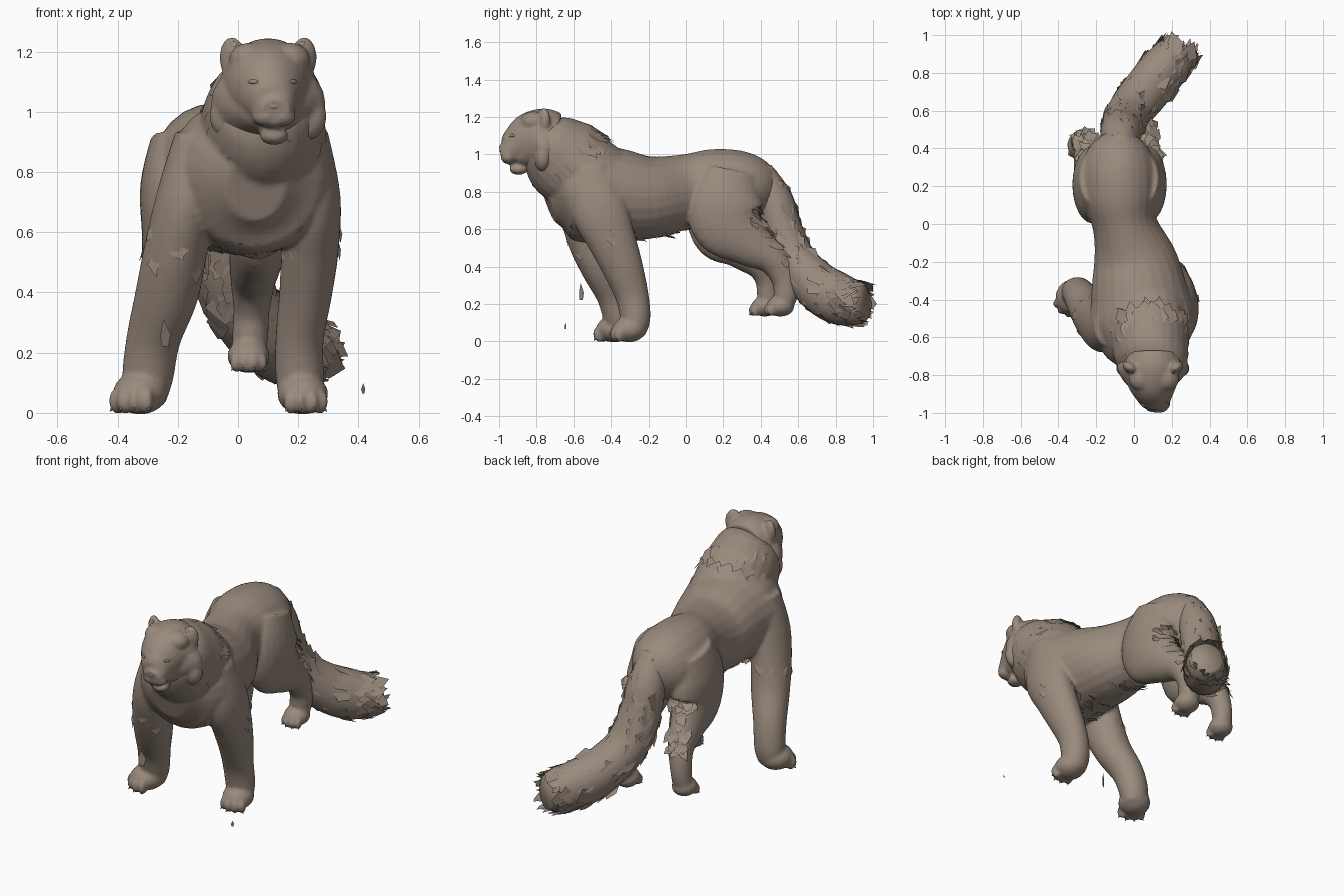
import bpy, bmesh, math, random
from mathutils import Vector, Matrix

if "Cube" in bpy.data.objects:
    bpy.data.objects.remove(bpy.data.objects["Cube"])

random.seed(4)

FUR = bpy.data.materials.new("grey brown fur")
FUR.diffuse_color = (0.32, 0.255, 0.205, 1)
FUR.use_nodes = True
FUR.node_tree.nodes["Principled BSDF"].inputs["Base Color"].default_value = FUR.diffuse_color


def finish(name, bm, smooth=True):
    mesh = bpy.data.meshes.new(name)
    bm.to_mesh(mesh)
    bm.free()
    mesh.materials.append(FUR)
    obj = bpy.data.objects.new(name, mesh)
    bpy.context.collection.objects.link(obj)
    for p in mesh.polygons:
        p.use_smooth = smooth
    return obj


def station(path, t):
    """Smooth interpolation of (x, y, z, width, depth) along a path, t in 0..1."""
    f = min(max(t, 0), 1) * (len(path) - 1)
    i = min(int(f), len(path) - 2)
    u = f - i
    p = [path[min(max(k, 0), len(path) - 1)] for k in (i - 1, i, i + 1, i + 2)]
    return [0.5 * (2 * b + (c - a) * u + (2 * a - 5 * b + 4 * c - d) * u * u
                   + (3 * b - a - 3 * c + d) * u ** 3) for a, b, c, d in zip(*p)]


def surface(path, t, ang):
    """Point, outward direction and flow direction on a tube."""
    s = station(path, t)
    flow = (Vector(station(path, t + .02)[:3]) - Vector(station(path, t - .02)[:3])).normalized()
    side = (Vector((1, 0, 0)) - flow * flow.x).normalized()
    up = side.cross(flow)
    out = side * math.cos(ang) * s[3] + up * math.sin(ang) * s[4]
    return Vector(s[:3]) + out, out.normalized(), flow


def tube(bm, path, steps=5, sides=24):
    n = (len(path) - 1) * steps
    rings = [[bm.verts.new(surface(path, i / n, 2 * math.pi * j / sides)[0])
              for j in range(sides)] for i in range(n + 1)]
    faces = [bm.faces.new(rings[0]), bm.faces.new(rings[-1][::-1])]
    for a, b in zip(rings, rings[1:]):
        for j in range(sides):
            k = (j + 1) % sides
            faces.append(bm.faces.new((a[j], b[j], b[k], a[k])))
    bmesh.ops.recalc_face_normals(bm, faces=faces)


def ball(bm, loc, size, turn=0):
    mat = Matrix.Translation(loc) @ Matrix.Rotation(turn, 4, 'Z') @ Matrix.Diagonal((*size, 1))
    bmesh.ops.create_uvsphere(bm, u_segments=20, v_segments=12, radius=1, matrix=mat)


def blend(obj, voxel, rounds):
    """Merge overlapping volumes into one smooth skin."""
    r = obj.modifiers.new("merge", 'REMESH')
    r.mode, r.voxel_size, r.use_smooth_shade = 'VOXEL', voxel, True
    s = obj.modifiers.new("relax", 'SMOOTH')
    s.factor, s.iterations = 0.5, rounds
    dg = bpy.context.evaluated_depsgraph_get()
    mesh = bpy.data.meshes.new_from_object(obj.evaluated_get(dg))
    obj.modifiers.clear()
    obj.data = mesh
    mesh.materials.clear()
    mesh.materials.append(FUR)


def card(bm, p, out, flow, length, width, lift):
    """One ragged tuft of fur."""
    across = out.cross(flow).normalized()
    tip = (flow + out * lift).normalized()
    pts = [(0, -.35), (.45, -.6), (1, random.uniform(-.3, .3)), (.75, .25), (.4, .55), (0, .3)]
    vs = [bm.verts.new(p + tip * length * a + across * width * b * random.uniform(.6, 1.2)
                       - out * .006) for a, b in pts]
    bm.faces.new(vs)


def tufts(name, path, count, t0, t1, a0, a1, length, width, lift=.15):
    bm = bmesh.new()
    for _ in range(count):
        p, out, flow = surface(path, random.uniform(t0, t1), math.radians(random.uniform(a0, a1)))
        yaw = Matrix.Rotation(random.uniform(-.5, .5), 3, out)
        k = random.uniform(.6, 1.2)
        card(bm, p, out, yaw @ flow, length * k, width * k, random.uniform(0, 2 * lift))
    return finish(name, bm, smooth=False)


# Tube paths: x, y, z, half width, half depth
torso = [(.06, -.74, .75, .10, .12), (.05, -.66, .775, .22, .23), (.045, -.52, .79, .28, .265),
         (.03, -.38, .785, .26, .25), (.005, -.2, .77, .225, .222), (-.05, 0, .80, .17, .20),
         (-.075, .15, .815, .2, .213), (-.08, .3, .81, .2, .205), (-.075, .41, .79, .15, .16),
         (-.07, .48, .77, .06, .08)]
neck = [(.1, -.78, 1.085, .15, .14), (.1, -.73, 1.045, .185, .19), (.085, -.64, .97, .205, .23),
        (.075, -.52, .89, .215, .215), (.05, -.36, .82, .2, .18)]
fore_r = [(.22, -.52, .92, .08, .11), (.25, -.47, .72, .09, .15), (.24, -.40, .55, .095, .13),
          (.225, -.34, .4, .088, .11), (.205, -.29, .25, .08, .09), (.205, -.27, .12, .08, .08),
          (.21, -.28, .04, .07, .06)]
fore_l = [(-.13, -.54, .92, .08, .11), (-.17, -.54, .72, .1, .14), (-.205, -.51, .55, .105, .125),
          (-.235, -.46, .4, .105, .105), (-.28, -.39, .25, .09, .09), (-.3, -.36, .12, .085, .08),
          (-.31, -.36, .04, .07, .06)]
hind_r = [(.03, .24, .9, .1, .15), (.06, .21, .75, .11, .2), (.07, .23, .63, .1, .195),
          (.06, .34, .525, .09, .13), (.05, .46, .44, .075, .085), (.045, .525, .34, .06, .07),
          (.04, .535, .25, .06, .065), (.035, .52, .19, .055, .045)]
hind_l = [(-.19, .24, .9, .1, .15), (-.215, .21, .75, .11, .2), (-.22, .22, .6, .1, .195),
          (-.23, .31, .5, .09, .125), (-.25, .40, .41, .07, .085), (-.27, .435, .33, .06, .065),
          (-.28, .44, .25, .055, .06), (-.285, .44, .19, .055, .045)]
tail = [(-.07, .40, .92, .07, .06), (-.07, .47, .76, .105, .10), (-.06, .515, .6, .115, .105),
        (-.025, .59, .43, .12, .11), (.06, .70, .3, .125, .13), (.15, .81, .23, .125, .138),
        (.225, .90, .205, .11, .12), (.255, .95, .205, .085, .095)]
face = [(.1, -.72, 1.03, .18, .14), (.1, -.765, 1.03, .19, .145), (.1, -.81, 1.02, .165, .135),
        (.105, -.87, 1.0, .11, .085), (.115, -.92, .98, .07, .045)]
skull = [(.1, -.69, 1.07, .14, .15), (.1, -.76, 1.08, .16, .165), (.1, -.83, 1.075, .14, .15),
         (.11, -.905, 1.04, .1, .11), (.12, -.955, 1.01, .07, .07), (.12, -.99, 1.0, .05, .045)]

# Paws: x, y, base z, half width, toe heading from -y
paws = [(.215, -.305, -.008, .09, .15), (-.325, -.385, -.008, .095, -.45),
        (.035, .505, .13, .075, 0), (-.285, .42, .13, .072, -.1)]

# Body: torso, neck, limbs and paws merged into one skin
bm = bmesh.new()
for path in (torso, neck, fore_r, fore_l, hind_r, hind_l):
    tube(bm, path)
claw_bm = bmesh.new()
for x, y, z, w, turn in paws:
    ball(bm, (x, y, z + w * .78), (w * .95, w, w * .75), turn)
    for k in (-1.5, -.5, .5, 1.5):
        d = Matrix.Rotation(turn + k * .48, 3, 'Z') @ Vector((0, -1, 0))
        c = Vector((x, y, z + w * .5)) + d * w * .82
        ball(bm, c, (w * .25, w * .38, w * .46), turn + k * .4)
        m = (Matrix.Translation(c + d * w * .25 - Vector((0, 0, w * .28)))
             @ (d - Vector((0, 0, 1))).to_track_quat('Z', 'Y').to_matrix().to_4x4())
        bmesh.ops.create_cone(claw_bm, cap_ends=True, segments=6, radius1=w * .12,
                              radius2=0, depth=w * .28, matrix=m)
blend(finish("body", bm), .01, 4)
finish("claws", claw_bm, smooth=False)

# Head: skull, broad cheeks, brows, muzzle, ears and lower jaw merged
bm = bmesh.new()
tube(bm, skull)
tube(bm, face)
for s in (-1, 1):
    ball(bm, (.1 + s * .125, -.765, .985), (.07, .05, .08))
    ball(bm, (.105 + s * .065, -.815, 1.175), (.07, .07, .055))
    ball(bm, (.12 + s * .028, -.95, .985), (.045, .042, .034))
    ball(bm, (.1 + s * .12, -.76, 1.18), (.045, .03, .07), s * .5)
ball(bm, (.12, -.895, .92), (.048, .05, .03))
head = finish("head", bm)
blend(head, .009, 5)

# Nose and inner ears
bm = bmesh.new()
ball(bm, (.12, -.978, 1.02), (.028, .02, .016))
finish("nose", bm)
bm = bmesh.new()
for s in (-1, 1):
    ball(bm, (.1 + s * .115, -.782, 1.19), (.02, .01, .045), s * .5)
finish("inner_ears", bm)

# Eyes laid on the face
bm = bmesh.new()
for x in (.05, .185):
    hit, loc, normal, _ = head.ray_cast(Vector((x, -2, 1.1)), Vector((0, 1, 0)))
    if hit:
        ball(bm, loc, (.02, .006, .008), math.atan2(normal.x, -normal.y))
finish("eyes", bm)

# Tail core
bm = bmesh.new()
tube(bm, tail)
finish("tail", bm)

# Ragged fur tufts
tufts("tail_fur", tail, 260, .03, .85, 0, 360, .09, .08, .07)
tufts("tail_tip_fur", tail, 70, .75, .93, 0, 360, .06, .025, .04)
tufts("mane_fur", neck, 100, .1, .65, 10, 170, .08, .07, .12)
tufts("mane_side_fur", neck, 60, .15, .5, -60, 240, .08, .06, .12)
tufts("throat_fur", neck, 30, .2, .45, 215, 325, .06, .07, .1)
tufts("belly_fur", torso, 50, .3, .55, 235, 305, .06, .06, .2)
tufts("chest_fur", torso, 60, .1, .28, 215, 325, .08, .08, .2)
tufts("elbow_fur_right", fore_r, 12, .25, .36, 0, 360, .06, .05, .1)
tufts("elbow_fur_left", fore_l, 12, .25, .36, 0, 360, .06, .05, .1)
tufts("thigh_fur_right", hind_r, 35, .25, .62, 40, 140, .07, .06, .1)
tufts("thigh_fur_left", hind_l, 35, .25, .62, 40, 140, .07, .06, .1)

# Loose fur flakes
bm = bmesh.new()
for loc, size in (((.42, -.65, .065), .035), ((-.24, -.565, .22), .09)):
    card(bm, Vector(loc), Vector((.6, -.8, 0)), Vector((0, 0, 1)), size, size * .45, 0)
finish("loose_flakes", bm, smooth=False)
